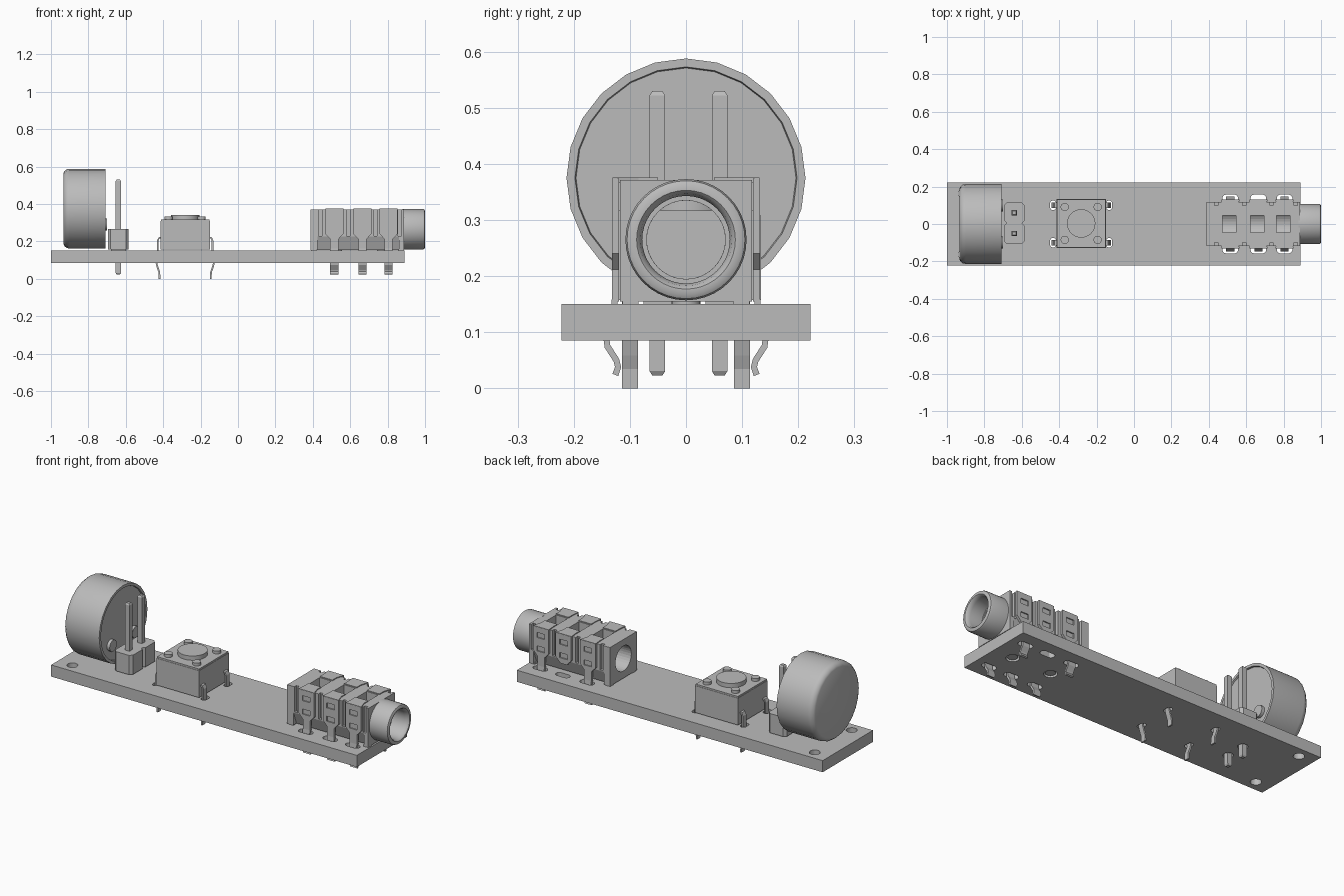
import bpy, bmesh, math
from mathutils import Matrix, Vector

if "Cube" in bpy.data.objects:
    bpy.data.objects.remove(bpy.data.objects["Cube"], do_unlink=True)

grey = bpy.data.materials.new("plain grey")
grey.use_nodes = True
grey.diffuse_color = (0.5, 0.5, 0.5, 1)
grey.node_tree.nodes["Principled BSDF"].inputs["Base Color"].default_value = (0.5, 0.5, 0.5, 1)


def finish(name, bm, smooth=False):
    bmesh.ops.recalc_face_normals(bm, faces=bm.faces)
    mesh = bpy.data.meshes.new(name)
    bm.to_mesh(mesh)
    bm.free()
    mesh.materials.append(grey)
    ob = bpy.data.objects.new(name, mesh)
    bpy.context.collection.objects.link(ob)
    if smooth:
        activate(ob)
        bpy.ops.object.shade_smooth_by_angle(angle=math.radians(35))
    return ob


def activate(ob):
    bpy.ops.object.select_all(action='DESELECT')
    ob.select_set(True)
    bpy.context.view_layer.objects.active = ob


def prism(name, pts, axis, lo, hi, smooth=False):
    """Extrude a 2D outline along an axis (remaining axes keep their order)."""
    bm = bmesh.new()

    def place(p, t):
        v = list(p)
        v.insert("xyz".index(axis), t)
        return bm.verts.new(v)
    a = [place(p, lo) for p in pts]
    b = [place(p, hi) for p in pts]
    bm.faces.new(a)
    bm.faces.new(b[::-1])
    for i in range(len(pts)):
        j = (i + 1) % len(pts)
        bm.faces.new((a[i], b[i], b[j], a[j]))
    return finish(name, bm, smooth)


def box(name, x, y, z):
    return prism(name, [(x[0], y[0]), (x[1], y[0]), (x[1], y[1]), (x[0], y[1])], "z", *z)


def circle(cx, cy, r, n=24):
    return [(cx + r * math.cos(math.tau * i / n), cy + r * math.sin(math.tau * i / n)) for i in range(n)]


def slot(cx, cy, hx, hy, n=16):
    """Rounded slot outline from a circle stretched along its long direction."""
    r = min(hx, hy)
    out = []
    for i in range(n):
        a = math.tau * (i + 0.5) / n
        c, s = math.cos(a), math.sin(a)
        out.append((cx + r * c + math.copysign(hx - r, c), cy + r * s + math.copysign(hy - r, s)))
    return out if abs(hx - hy) > 1e-6 else circle(cx, cy, r, n)


def strip(path, t):
    """Outline of a bent metal strip with thickness t."""
    pts = [Vector(p) for p in path]
    left, right = [], []
    for i, p in enumerate(pts):
        d = (pts[min(i + 1, len(pts) - 1)] - pts[max(i - 1, 0)]).normalized()
        n = Vector((-d.y, d.x)) * t / 2
        left.append(tuple(p + n))
        right.append(tuple(p - n))
    return left + right[::-1]


def lathe(name, profile, cz, n):
    """Revolve a closed (x, radius) profile about a line along x."""
    bm = bmesh.new()
    rings = []
    for i in range(n):
        a = math.tau * i / n
        rings.append([bm.verts.new((x, r * math.sin(a), cz + r * math.cos(a))) for x, r in profile])
    for i in range(n):
        a, b = rings[i], rings[(i + 1) % n]
        for k in range(len(profile)):
            m = (k + 1) % len(profile)
            bm.faces.new((a[k], a[m], b[m], b[k]))
    bmesh.ops.remove_doubles(bm, verts=bm.verts, dist=0.0002)
    return finish(name, bm, True)


def cut(ob, cutter):
    mod = ob.modifiers.new("cut", 'BOOLEAN')
    mod.operation = 'DIFFERENCE'
    mod.solver = 'EXACT'
    mod.object = cutter
    activate(ob)
    bpy.ops.object.modifier_apply(modifier=mod.name)
    bpy.data.objects.remove(cutter, do_unlink=True)


CLIPS = (0.515, 0.665, 0.805)
BX, BY = -0.2825, 0.003     # push button centre
PINS = (-0.051, 0.060)

# Circuit board with mounting holes, lead slots and peg holes
board = box("circuit_board", (-1, 0.89), (-0.222, 0.222), (0.085, 0.15))
holes = [circle(-0.91, s * 0.163, 0.028) for s in (-1, 1)]
holes += [circle(-0.64, y, 0.026, 16) for y in PINS]
holes += [slot(x, s * 0.137, 0.042, 0.02) for x in CLIPS for s in (-1, 1)]
holes += [slot(BX + sx * 0.15, sy * 0.1, 0.016, 0.026) for sx in (-1, 1) for sy in (-1, 1)]
holes += [circle(x, 0, 0.034) for x in (0.53, 0.77)]
for outline in holes:
    cut(board, prism("cutter", outline, "z", 0.05, 0.2))

# Round buzzer can standing on edge, with a recessed face and two terminals
lathe("buzzer_can", [(-0.933, 0), (-0.933, 0.19), (-0.928, 0.2), (-0.915, 0.211), (-0.9, 0.213),
                     (-0.709, 0.213), (-0.709, 0.198), (-0.718, 0.196), (-0.718, 0)], 0.375, 24)
for s, side in ((-1, "right"), (1, "left")):
    prism("buzzer_terminal_" + side, circle(s * 0.1, 0.29, 0.032, 16), "x", -0.73, -0.701, True)

# Two-pin header: chamfered blocks and square pins with tapered ends
for i, y in enumerate(PINS):
    h, c = 0.0555, 0.015
    outline = [(-0.64 + sx * a, y + sy * b) for sx, sy, a, b in (
        (-1, -1, h - c, h), (1, -1, h - c, h), (1, -1, h, h - c), (1, 1, h, h - c),
        (1, 1, h - c, h), (-1, 1, h - c, h), (-1, 1, h, h - c), (-1, -1, h, h - c))]
    prism(f"header_block_{i + 1}", outline, "z", 0.158, 0.266)
    foot = box(f"header_foot_{i + 1}", (-0.68, -0.6), (y - 0.025, y + 0.025), (0.15, 0.16))
    bm = bmesh.new()
    rings = [[bm.verts.new((-0.64 + sx * w, y + sy * w, z)) for sx, sy in ((-1, -1), (1, -1), (1, 1), (-1, 1))]
             for z, w in ((0.023, 0.009), (0.031, 0.014), (0.522, 0.014), (0.53, 0.009))]
    bm.faces.new(rings[0])
    bm.faces.new(rings[-1])
    for a, b in zip(rings, rings[1:]):
        for k in range(4):
            bm.faces.new((a[k], a[(k + 1) % 4], b[(k + 1) % 4], b[k]))
    finish(f"header_pin_{i + 1}", bm)

# Push button: housing, cover plate, cap, corner rivets and bent legs
box("button_housing", (BX - 0.132, BX + 0.132), (BY - 0.131, BY + 0.131), (0.158, 0.308))
box("button_cover", (BX - 0.13, BX + 0.13), (BY - 0.129, BY + 0.129), (0.308, 0.317))
prism("button_cap", circle(BX, BY, 0.076, 32), "z", 0.31, 0.341, True)
for sx in (-1, 1):
    for sy in (-1, 1):
        prism("button_rivet", circle(BX + sx * 0.088, BY + sy * 0.088, 0.022, 16), "z", 0.31, 0.333, True)
        path = [(BX + sx * dx, z) for dx, z in
                ((0.12, 0.222), (0.14, 0.218), (0.146, 0.205), (0.146, 0.12), (0.154, 0.085), (0.147, 0.06),
                 (0.138, 0.035), (0.137, 0))]
        prism("button_leg", strip(path, 0.009), "y", sy * 0.1 - 0.0145, sy * 0.1 + 0.0145)

# Jack body: through bore, undercut sides, side grooves and top windows
body = box("jack_body", (0.387, 0.887), (-0.118, 0.118), (0.155, 0.371))
cut(body, prism("cutter", circle(0, 0.265, 0.07, 32), "x", 0.3, 1))
for s in (-1, 1):
    cut(body, prism("cutter", [(s * 0.13, 0.225), (s * 0.13, 0.14), (s * 0.085, 0.14), (s * 0.117, 0.225)],
                    "x", 0.425, 0.86))
    for x in (0.44, 0.59, 0.735, 0.865):
        cut(body, box("cutter", (x - 0.009, x + 0.009), sorted((s * 0.1, s * 0.13)), (0.23, 0.4)))
for x in CLIPS:
    cut(body, box("cutter", (x - 0.042, x + 0.03), (-0.046, 0.046), (0.25, 0.4)))

# Jack barrel with rounded lip
lathe("jack_barrel", [(0.88, 0.07), (0.88, 0.108), (0.988, 0.108), (0.996, 0.105), (1, 0.098),
                      (1, 0.088), (0.994, 0.082), (0.975, 0.078), (0.9, 0.078), (0.9, 0.07)], 0.265, 40)

# Locating pegs and standoffs under the jack
for x in (0.53, 0.77):
    prism("jack_peg", circle(x, 0, 0.026, 20), "z", 0.09, 0.175, True)
for x in (0.405, 0.87):
    for s in (-1, 1):
        box("jack_standoff", (x - 0.015, x + 0.015), sorted((s * 0.085, s * 0.113)), (0.15, 0.16))

# Spring contact clips: slotted side plate, tapered top flange, bent solder leg
for i, x in enumerate(CLIPS):
    for s, side in ((-1, "right"), (1, "left")):
        label = f"{side}_{i + 1}"
        has_leg = not (i == 1 and s == 1)
        low = 0.155 if has_leg else 0.21
        outline = [(x + dx, z) for dx, z in ((-0.048, 0.374), (0.048, 0.374), (0.048, 0.24),
                                             (0.022, 0.212), (0.022, low), (-0.022, low),
                                             (-0.022, 0.212), (-0.048, 0.24))]
        plate = prism("contact_side_" + label, outline, "y", *sorted((s * 0.119, s * 0.132)))
        for lo, hi in ((0.24, 0.268), (0.315, 0.343)):
            cut(plate, box("cutter", (x - 0.024, x + 0.024), sorted((s * 0.1255, s * 0.15)), (lo, hi)))
        top = [(x - 0.048, s * 0.131), (x + 0.048, s * 0.131), (x + 0.034, s * 0.085),
               (x + 0.034, s * 0.05), (x - 0.044, s * 0.05), (x - 0.044, s * 0.085)]
        prism("contact_top_" + label, top, "z", 0.366, 0.376)
        if has_leg:
            path = [(s * y, z) for y, z in ((0.126, 0.165), (0.13, 0.13), (0.142, 0.09), (0.14, 0.075),
                                            (0.124, 0.05), (0.121, 0.038), (0.126, 0.024))]
            prism("contact_leg_" + label, strip(path, 0.011), "x", x - 0.022, x + 0.022)
